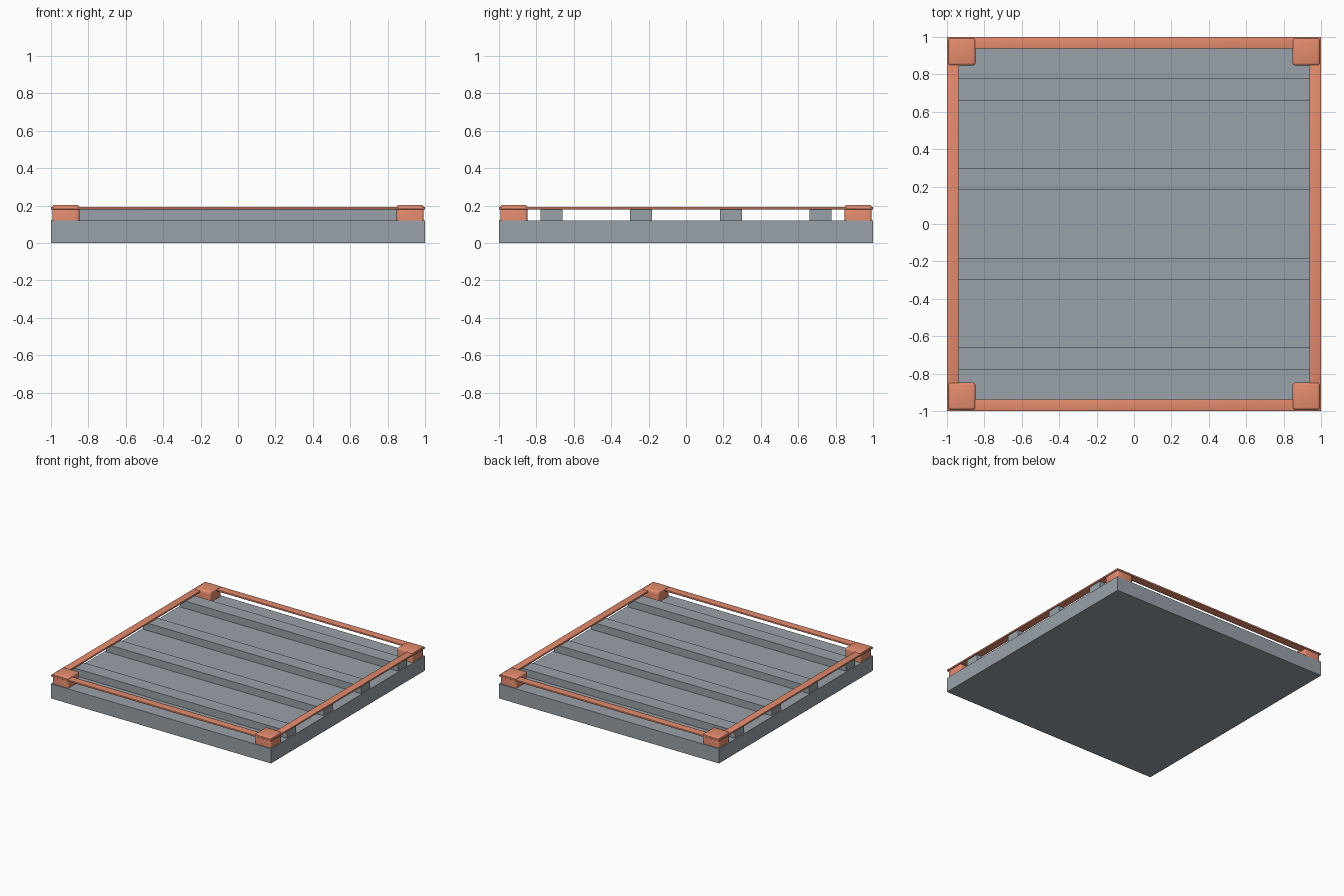
import bpy, bmesh

if "Cube" in bpy.data.objects:
    bpy.data.objects.remove(bpy.data.objects["Cube"])


def material(name, color):
    mat = bpy.data.materials.new(name)
    mat.diffuse_color = (*color, 1)
    mat.use_nodes = True
    mat.node_tree.nodes["Principled BSDF"].inputs["Base Color"].default_value = mat.diffuse_color
    return mat


trim = material("trim_copper", (0.78, 0.26, 0.155))
slate = material("slate_grey", (0.318, 0.356, 0.397))


def box(name, x, y, z, mat, bevel=0.0, keep_bottom=False):
    """Box from (min, max) ranges, optionally with rounded edges."""
    bm = bmesh.new()
    bmesh.ops.create_cube(bm, size=1)
    for v in bm.verts:
        for i, (lo, hi) in enumerate((x, y, z)):
            v.co[i] = hi if v.co[i] > 0 else lo
    if bevel:
        edges = [e for e in bm.edges
                 if not (keep_bottom and all(v.co.z < z[0] + 1e-5 for v in e.verts))]
        bmesh.ops.bevel(bm, geom=edges, offset=bevel, segments=3,
                        profile=0.5, affect='EDGES')
    mesh = bpy.data.meshes.new(name)
    bm.to_mesh(mesh)
    bm.free()
    mesh.materials.append(mat)
    ob = bpy.data.objects.new(name, mesh)
    bpy.context.collection.objects.link(ob)
    if bevel:
        bpy.ops.object.select_all(action='DESELECT')
        ob.select_set(True)
        bpy.context.view_layer.objects.active = ob
        bpy.ops.object.shade_smooth_by_angle(angle=0.7)
    return ob


# Base slab
box("base_slab", (-1, 1), (-1, 1), (0, 0.12), slate)

# Cross slats
for i, y in enumerate((-0.72, -0.24, 0.24, 0.72)):
    box(f"cross_slat_{i + 1}", (-0.99, 0.99), (y - 0.059, y + 0.059), (0.12, 0.18), slate)

# Thin rim rails
for side, s in (("front", -1), ("back", 1)):
    box(f"{side}_rail", (-1, 1), sorted((s * 0.937, s)), (0.18, 0.194), trim, 0.003)
for side, s in (("left", -1), ("right", 1)):
    box(f"{side}_rail", sorted((s * 0.937, s)), (-1, 1), (0.18, 0.194), trim, 0.003)

# Corner blocks with softened edges
for sx, nx in ((-1, "left"), (1, "right")):
    for sy, ny in ((-1, "front"), (1, "back")):
        box(f"{ny}_{nx}_corner_block",
            sorted((sx * 0.848, sx * 0.993)), sorted((sy * 0.848, sy * 0.993)),
            (0.12, 0.204), trim, 0.013, True)
